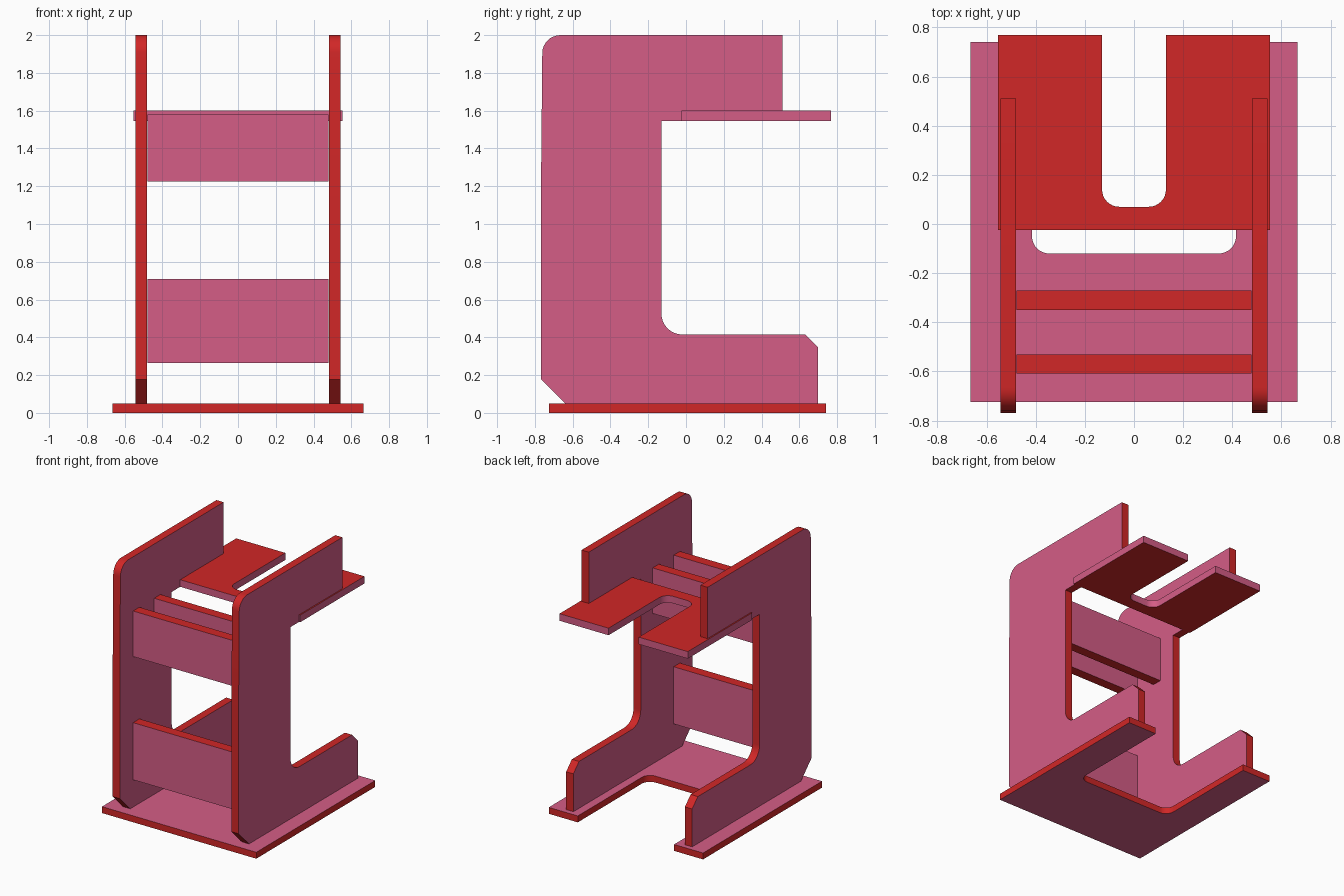
import bpy, bmesh, math
from mathutils import Vector

if "Cube" in bpy.data.objects:
    bpy.data.objects.remove(bpy.data.objects["Cube"])


def material(name, rgb):
    m = bpy.data.materials.new(name)
    m.diffuse_color = (*rgb, 1)
    m.use_nodes = True
    m.node_tree.nodes["Principled BSDF"].inputs["Base Color"].default_value = m.diffuse_color
    return m


RED = material("red", (0.64, 0.02, 0.02))
PINK = material("pink", (0.66, 0.11, 0.24))


def fillet(profile, steps=8):
    """Turn (u, v[, radius]) corners into an outline with rounded corners."""
    out = []
    n = len(profile)
    for i, corner in enumerate(profile):
        p = Vector(corner[:2])
        if len(corner) == 2:
            out.append(p)
            continue
        r = corner[2]
        d1 = (Vector(profile[i - 1][:2]) - p).normalized()
        d2 = (Vector(profile[(i + 1) % n][:2]) - p).normalized()
        c = p + r * (d1 + d2)
        for k in range(steps + 1):
            t = math.pi / 2 * k / steps
            out.append(c - r * (d2 * math.cos(t) + d1 * math.sin(t)))
    return out


def board(name, profile, axis, lo, hi, face_mat, edge_mat):
    """Cut a flat board from a profile and give it thickness along an axis."""
    def place(p, depth):
        co = list(p)
        co.insert(axis, depth)
        return co

    bm = bmesh.new()
    face = bm.faces.new([bm.verts.new(place(p, lo)) for p in fillet(profile)])
    ext = bmesh.ops.extrude_face_region(bm, geom=[face], use_keep_orig=True)
    for v in ext["geom"]:
        if isinstance(v, bmesh.types.BMVert):
            v.co[axis] = hi
    bmesh.ops.recalc_face_normals(bm, faces=bm.faces[:])
    for f in bm.faces:
        f.material_index = 0 if abs(f.normal[axis]) > 0.9 else 1
    mesh = bpy.data.meshes.new(name)
    bm.to_mesh(mesh)
    bm.free()
    mesh.materials.append(face_mat)
    mesh.materials.append(edge_mat)
    ob = bpy.data.objects.new(name, mesh)
    bpy.context.collection.objects.link(ob)
    bpy.ops.object.select_all(action='DESELECT')
    ob.select_set(True)
    bpy.context.view_layer.objects.active = ob
    bpy.ops.object.shade_smooth_by_angle(angle=math.radians(30))
    return ob


def u_shape(w, y0, y1, slot_w, slot_y, r):
    """Rectangle with a rounded slot open to the back."""
    return [(-w, y0), (w, y0), (w, y1), (slot_w, y1), (slot_w, slot_y, r),
            (-slot_w, slot_y, r), (-slot_w, y1), (-w, y1)]


# Base plate and upper shelf, both slotted from the back
board("base_plate", u_shape(0.665, -0.725, 0.74, 0.415, -0.12, 0.07),
      2, 0.0, 0.05, PINK, RED)
board("shelf", u_shape(0.553, -0.025, 0.768, 0.13, 0.07, 0.07),
      2, 1.545, 1.6, RED, PINK)

# C-shaped side panels
side = [(-0.64, 0.05), (-0.768, 0.178), (-0.768, 1.15), (-0.76, 2.0, 0.095),
        (0.51, 2.0), (0.51, 1.6), (-0.025, 1.6), (-0.025, 1.545),
        (-0.13, 1.545), (-0.13, 0.415, 0.11), (0.63, 0.415), (0.7, 0.345),
        (0.7, 0.05)]
for label, lo, hi in (("left", -0.543, -0.481), ("right", 0.481, 0.543)):
    board(label + "_side_panel", side, 0, lo, hi, PINK, RED)

# Cross boards joining the side panels
for name, y, z0, z1 in (("lower_cross_board", -0.57, 0.265, 0.71),
                        ("upper_front_cross_board", -0.57, 1.225, 1.58),
                        ("upper_rear_cross_board", -0.31, 1.225, 1.58)):
    rect = [(-0.478, z0), (0.478, z0), (0.478, z1), (-0.478, z1)]
    board(name, rect, 1, y - 0.039, y + 0.039, PINK, RED)
